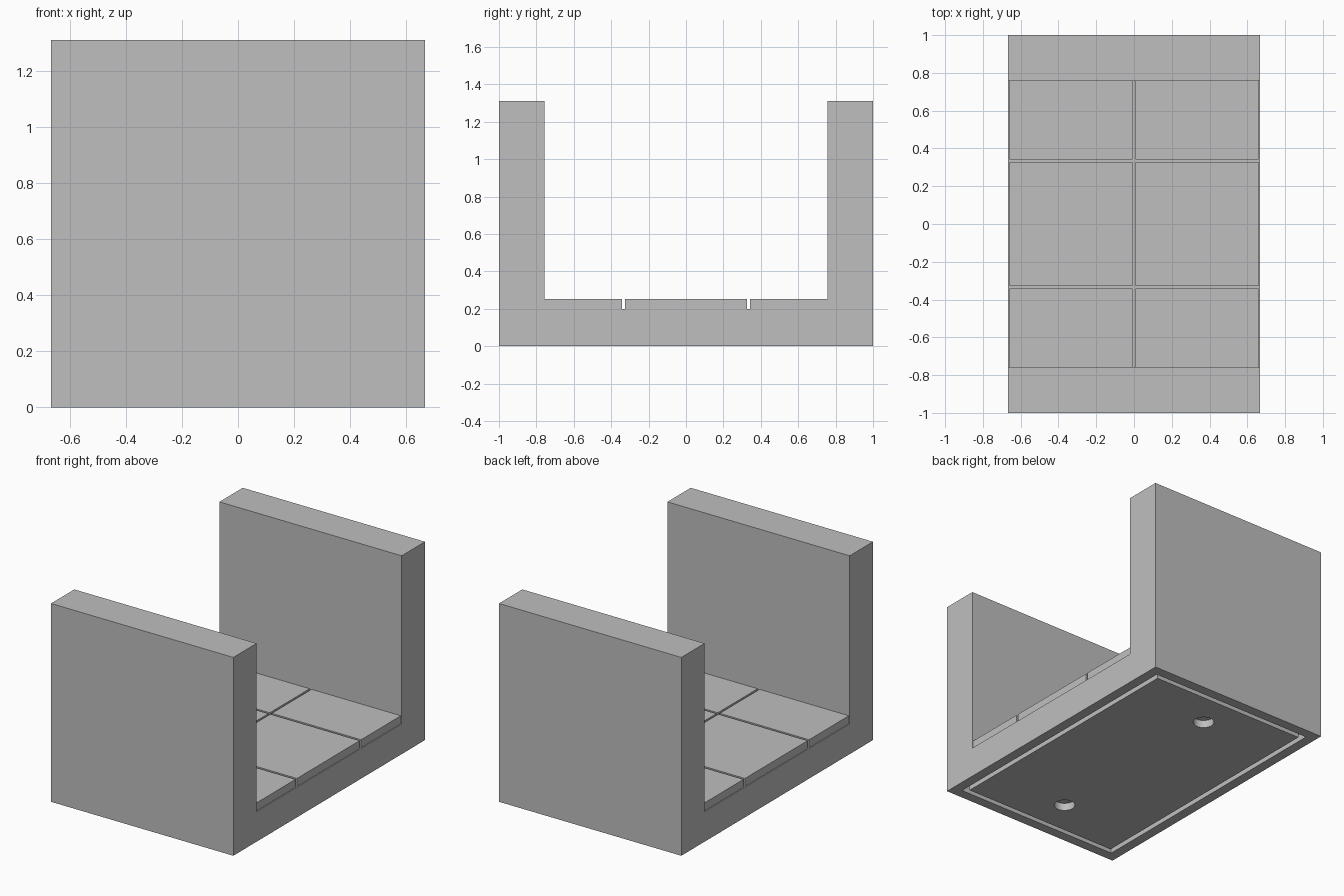
import bpy
import bmesh
from mathutils import Matrix, Vector

cube = bpy.data.objects.get("Cube")
if cube:
    bpy.data.objects.remove(cube, do_unlink=True)

HALF_W, HALF_L, HEIGHT = 0.666, 1.0, 1.31
BASE_TOP, WALL_INNER = 0.2, 0.757
RECESS = 0.05

grey = bpy.data.materials.new("plain grey")
grey.use_nodes = True
grey.diffuse_color = (0.52, 0.52, 0.52, 1)
grey.node_tree.nodes["Principled BSDF"].inputs["Base Color"].default_value = grey.diffuse_color


def add_object(name, bm):
    bmesh.ops.recalc_face_normals(bm, faces=bm.faces)
    mesh = bpy.data.meshes.new(name)
    bm.to_mesh(mesh)
    bm.free()
    mesh.materials.append(grey)
    obj = bpy.data.objects.new(name, mesh)
    bpy.context.collection.objects.link(obj)
    return obj


def add_box(bm, low, high):
    low, high = Vector(low), Vector(high)
    place = Matrix.Translation((low + high) / 2) @ Matrix.Diagonal((*(high - low), 1))
    bmesh.ops.create_cube(bm, size=1, matrix=place)


# U-shaped body: a side profile extruded across the width
bm = bmesh.new()
half = [(HALF_L, 0), (HALF_L, HEIGHT), (WALL_INNER, HEIGHT), (WALL_INNER, BASE_TOP)]
profile = half + [(-y, z) for y, z in reversed(half)]
side = bm.faces.new([bm.verts.new((-HALF_W, y, z)) for y, z in profile])
extruded = bmesh.ops.extrude_face_region(bm, geom=[side])["geom"]
bmesh.ops.translate(bm, vec=(2 * HALF_W, 0, 0),
                    verts=[v for v in extruded if isinstance(v, bmesh.types.BMVert)])
body = add_object("body", bm)


def cut(name, bm):
    cutter = add_object(name, bm)
    cutter.hide_render = True
    cutter.hide_set(True)
    mod = body.modifiers.new(name, "BOOLEAN")
    mod.operation = "DIFFERENCE"
    mod.solver = "EXACT"
    mod.object = cutter
    bpy.context.view_layer.objects.active = body
    bpy.ops.object.modifier_apply(modifier=name)
    bpy.data.objects.remove(cutter, do_unlink=True)


# Rectangular groove around the underside: a closed ring cutter
bm = bmesh.new()
rings = []
for margin in (0.066, 0.099):
    x, y = HALF_W - margin, HALF_L - margin
    rings.append([(-x, -y), (x, -y), (x, y), (-x, y)])
levels = [[[bm.verts.new((x, y, z)) for x, y in ring] for ring in rings]
          for z in (-RECESS, RECESS)]
(low_out, low_in), (top_out, top_in) = levels
for a, b in ((low_out, low_in), (low_in, top_in), (top_in, top_out), (top_out, low_out)):
    for i in range(4):
        j = (i + 1) % 4
        bm.faces.new((a[i], a[j], b[j], b[i]))
cut("groove_cutter", bm)

# Two shallow round sockets in the underside
bm = bmesh.new()
for y in (-0.667, 0.667):
    bmesh.ops.create_cone(bm, cap_ends=True, segments=32, radius1=0.064, radius2=0.064,
                          depth=2 * RECESS, matrix=Matrix.Translation((0, y, 0)))
cut("socket_cutter", bm)

bpy.ops.object.select_all(action="DESELECT")
body.select_set(True)
bpy.context.view_layer.objects.active = body
bpy.ops.object.shade_smooth_by_angle()

# Floor slabs: two columns by three rows with narrow gaps
columns = {"right": (-0.66, -0.007), "left": (0.007, 0.66)}
rows = {"front": (-WALL_INNER, -0.342), "middle": (-0.327, 0.327), "back": (0.342, WALL_INNER)}
for row, (y0, y1) in rows.items():
    for column, (x0, x1) in columns.items():
        bm = bmesh.new()
        add_box(bm, (x0, y0, BASE_TOP), (x1, y1, 0.252))
        add_object(f"floor_slab_{row}_{column}", bm)
